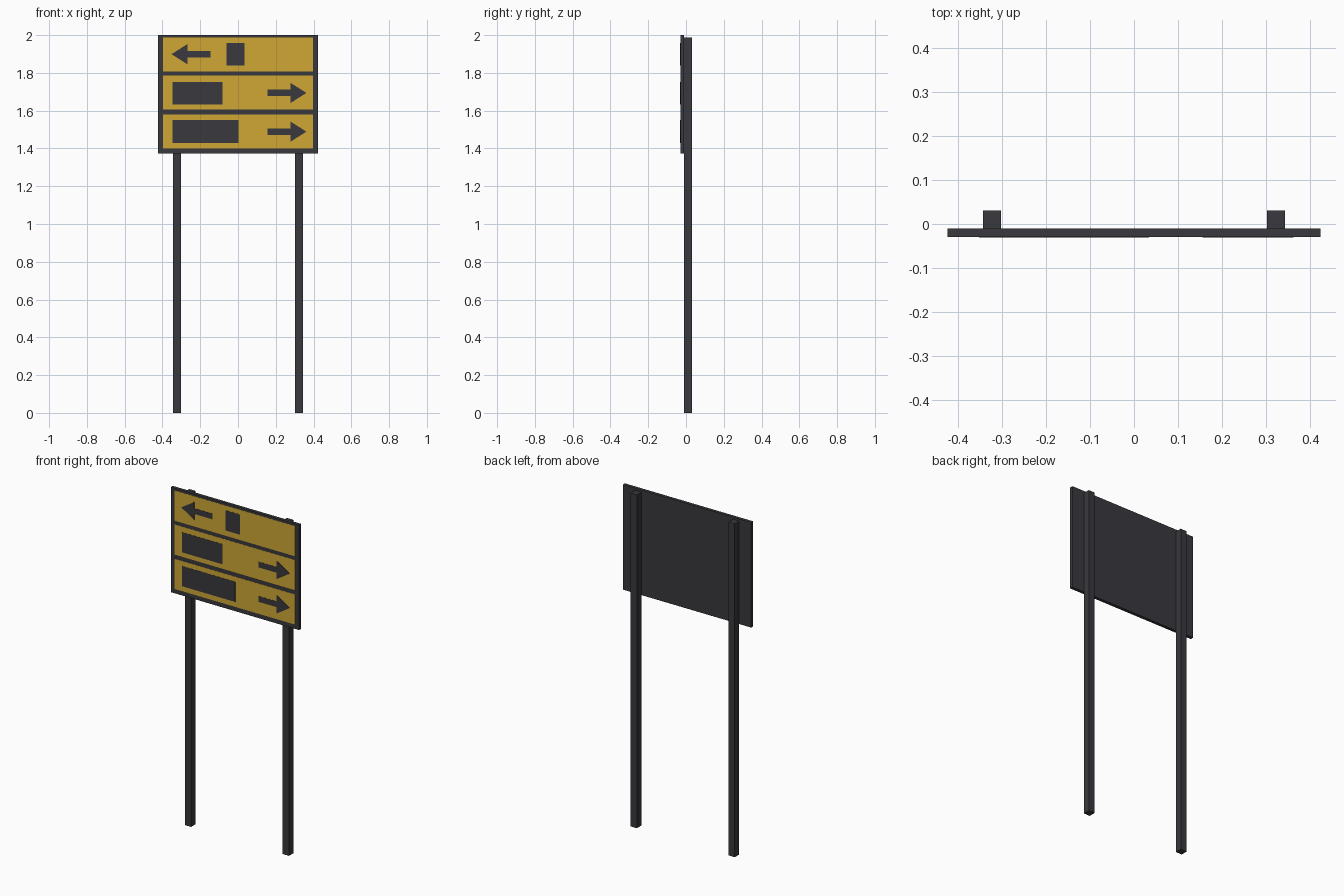
import bpy

if "Cube" in bpy.data.objects:
    bpy.data.objects.remove(bpy.data.objects["Cube"])


def material(name, rgb):
    m = bpy.data.materials.new(name)
    m.diffuse_color = (*rgb, 1)
    m.use_nodes = True
    m.node_tree.nodes["Principled BSDF"].inputs["Base Color"].default_value = m.diffuse_color
    return m


DARK = material("charcoal", (0.041, 0.040, 0.047))
YELLOW = material("sign yellow", (0.62, 0.385, 0.035))


def prism(name, outline, y_front, y_back, mat):
    """Extrude an (x, z) outline, listed counter-clockwise from the front, along y."""
    n = len(outline)
    verts = [(x, y_front, z) for x, z in outline] + [(x, y_back, z) for x, z in outline]
    faces = [list(range(n)), list(range(2 * n - 1, n - 1, -1))]
    faces += [(i, i + n, (i + 1) % n + n, (i + 1) % n) for i in range(n)]
    mesh = bpy.data.meshes.new(name)
    mesh.from_pydata(verts, [], faces)
    mesh.materials.append(mat)
    ob = bpy.data.objects.new(name, mesh)
    bpy.context.collection.objects.link(ob)
    return ob


def box(name, x0, x1, z0, z1, y_front, y_back, mat):
    return prism(name, [(x0, z0), (x1, z0), (x1, z1), (x0, z1)], y_front, y_back, mat)


def arrow(name, tail, tip, z):
    d = 1 if tip > tail else -1
    neck = tip - d * 0.085
    pts = [(tail, -0.017), (neck, -0.017), (neck, -0.054), (tip, 0),
           (neck, 0.054), (neck, 0.017), (tail, 0.017)]
    if d < 0:
        pts.reverse()
    return prism(name, [(x, z + h) for x, h in pts], Y_SYMBOL, Y_PANEL, DARK)


Y_SYMBOL, Y_PANEL, Y_BOARD, Y_JOIN, Y_BACK = -0.031, -0.030, -0.029, -0.010, 0.031

# Backing board, whose rim shows as the frame and dividers
box("sign_board", -0.423, 0.423, 1.374, 2.0, Y_BOARD, Y_JOIN, DARK)

# Two square posts behind the board
for side, x in (("left", -0.3225), ("right", 0.3225)):
    box(side + "_post", x - 0.0205, x + 0.0205, 0, 1.987, Y_JOIN, Y_BACK, DARK)

# Three yellow panels
for row, z in (("top", 1.807), ("middle", 1.605), ("bottom", 1.400)):
    box(row + "_panel", -0.398, 0.398, z, z + 0.180, Y_PANEL, Y_BOARD, YELLOW)

# Dark blocks on the panels
for row, x0, x1, z in (("top", -0.061, 0.034, 1.839),
                       ("middle", -0.346, -0.082, 1.632),
                       ("bottom", -0.346, 0.003, 1.430)):
    box(row + "_block", x0, x1, z, z + 0.120, Y_SYMBOL, Y_PANEL, DARK)

# Direction arrows
arrow("top_arrow", -0.146, -0.352, 1.899)
arrow("middle_arrow", 0.156, 0.362, 1.694)
arrow("bottom_arrow", 0.156, 0.362, 1.489)
